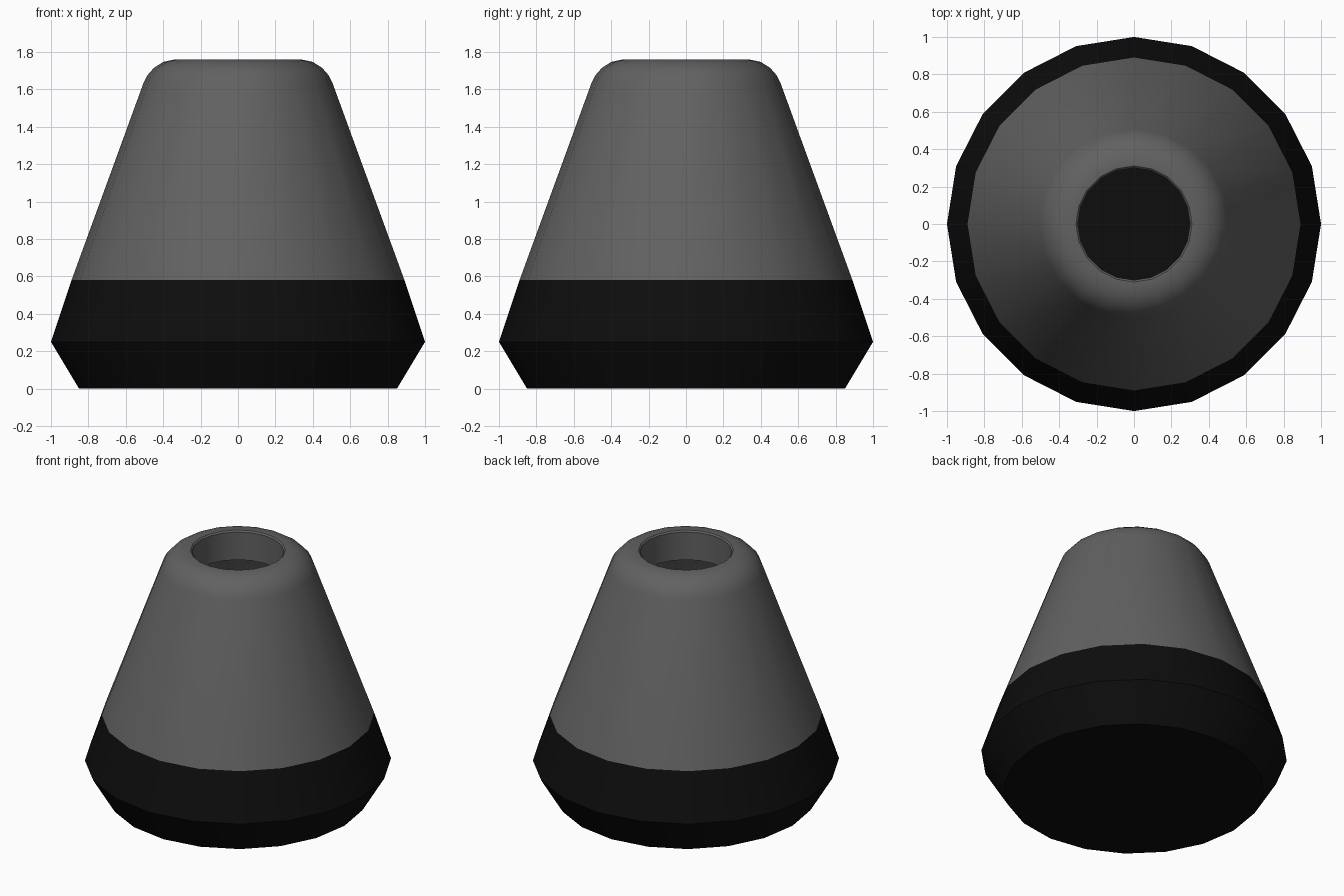
import bpy, bmesh
from math import cos, sin, radians, tau

if "Cube" in bpy.data.objects:
    bpy.data.objects.remove(bpy.data.objects["Cube"])

SIDES = 20


def material(name, v):
    m = bpy.data.materials.new(name)
    m.diffuse_color = (v, v, v, 1)
    m.use_nodes = True
    m.node_tree.nodes["Principled BSDF"].inputs["Base Color"].default_value = m.diffuse_color
    return m


def lathe(name, profile, mat, cap=False):
    """Spin an (r, z) profile, listed bottom to top on the outside, about z."""
    bm = bmesh.new()
    rings = [[bm.verts.new((r * cos(tau * i / SIDES), r * sin(tau * i / SIDES), z))
              for i in range(SIDES)] for r, z in profile]
    for a, b in zip(rings, rings[1:]):
        for i in range(SIDES):
            j = (i + 1) % SIDES
            bm.faces.new((a[i], a[j], b[j], b[i]))
    if cap:
        bm.faces.new(rings[0][::-1])
    mesh = bpy.data.meshes.new(name)
    bm.to_mesh(mesh)
    bm.free()
    mesh.materials.append(mat)
    obj = bpy.data.objects.new(name, mesh)
    bpy.context.collection.objects.link(obj)
    bpy.ops.object.select_all(action='DESELECT')
    obj.select_set(True)
    bpy.context.view_layer.objects.active = obj
    bpy.ops.object.shade_smooth_by_angle(angle=radians(40))
    return obj


# Black foot with a closed underside
lathe("base", [(0.85, 0), (1.0, 0.25), (0.89, 0.58)], material("black", 0.004), cap=True)

# Grey hollow cone with rounded shoulder and a short lip turned down into the hole
lathe("cone_shell", [(0.89, 0.58), (0.505, 1.635), (0.485, 1.675), (0.45, 1.715),
                     (0.40, 1.747), (0.34, 1.76), (0.31, 1.76), (0.30, 1.75), (0.30, 1.55)],
      material("dark_grey", 0.12))
